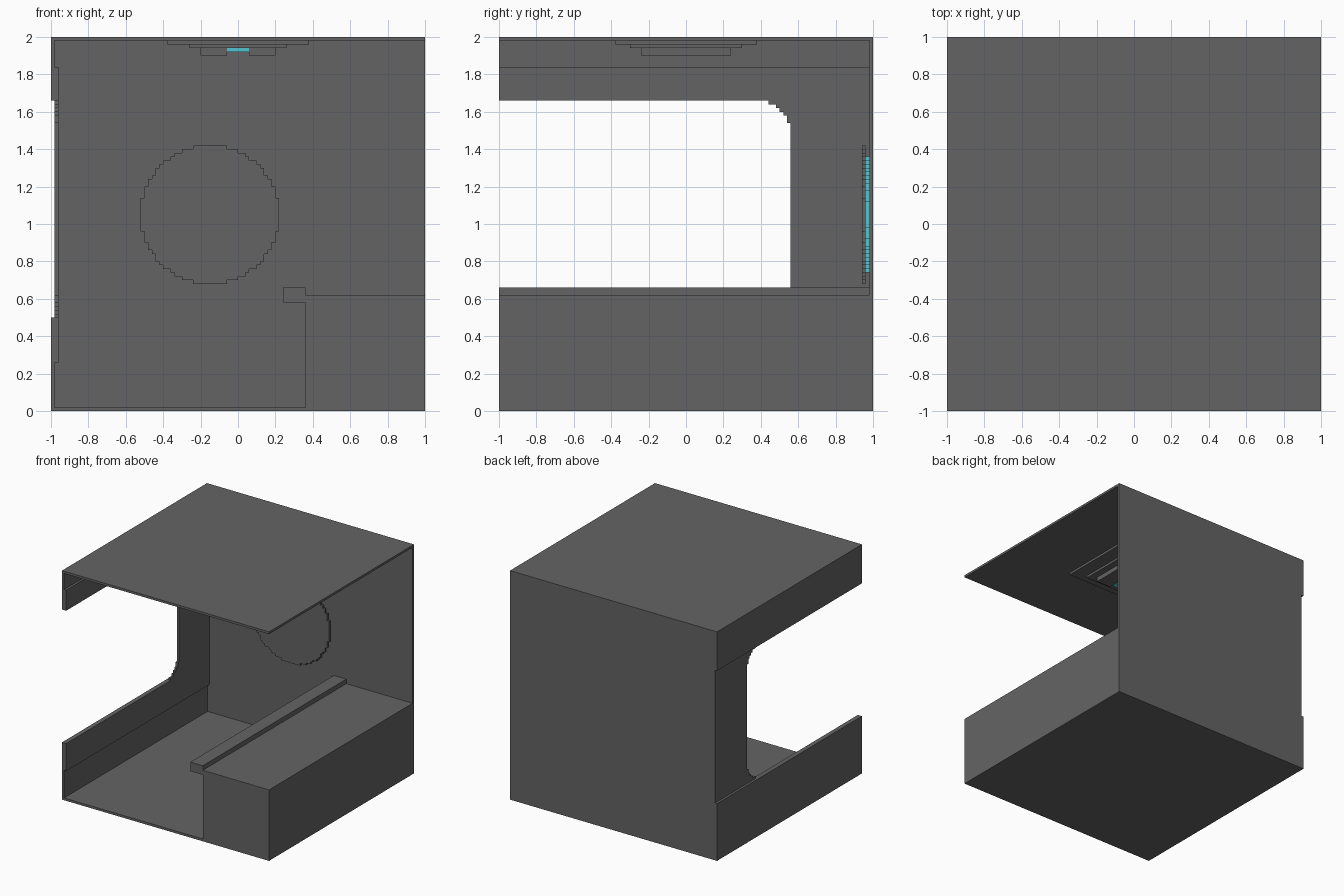
import bpy
import bmesh
import math

if "Cube" in bpy.data.objects:
    bpy.data.objects.remove(bpy.data.objects["Cube"])

CELL = 0.02


def make_material(name, rgb):
    mat = bpy.data.materials.new(name)
    mat.diffuse_color = (*rgb, 1.0)
    mat.use_nodes = True
    mat.node_tree.nodes["Principled BSDF"].inputs["Base Color"].default_value = mat.diffuse_color
    return mat


GREY = make_material("dark grey", (0.127, 0.127, 0.127))
TEAL = make_material("teal", (0.084, 0.56, 0.63))


def extrude(name, points, place, start, end, mat=GREY):
    """Extrude a flat outline; place(u, v, d) maps it into space."""
    bm = bmesh.new()
    near = [bm.verts.new(place(u, v, start)) for u, v in points]
    far = [bm.verts.new(place(u, v, end)) for u, v in points]
    bm.faces.new(near)
    bm.faces.new(far[::-1])
    n = len(points)
    for i in range(n):
        j = (i + 1) % n
        bm.faces.new((near[i], far[i], far[j], near[j]))
    bmesh.ops.recalc_face_normals(bm, faces=bm.faces)
    mesh = bpy.data.meshes.new(name)
    bm.to_mesh(mesh)
    bm.free()
    mesh.materials.append(mat)
    obj = bpy.data.objects.new(name, mesh)
    bpy.context.collection.objects.link(obj)
    return obj


def along_y(u, v, d):
    return (u, d, v)


def along_x(u, v, d):
    return (d, u, v)


def block(name, x0, x1, y, z0, z1, mat=GREY):
    outline = [(x0, z0), (x1, z0), (x1, z1), (x0, z1)]
    return extrude(name, outline, along_y, -y, y, mat)


def stepped_disc(cx, cz, cells):
    """Outline of a disc built from square cells, odd cells across."""
    r = cells / 2
    half = cells // 2
    right = []
    for k in range(-half, half + 1):
        w = math.floor(math.sqrt(r * r - k * k)) + 0.5
        for p in ((w, k - 0.5), (w, k + 0.5)):
            if not right or right[-1] != p:
                right.append(p)
    left = [(-u, v) for u, v in reversed(right)]
    return [(cx + u * CELL, cz + v * CELL) for u, v in right + left]


# Floor, low left wall, counter and its rail in one profile
extrude("floor_and_counter", [
    (-1, 0), (1, 0), (1, 0.62), (0.36, 0.62), (0.36, 0.66), (0.24, 0.66),
    (0.24, 0.58), (0.36, 0.58), (0.36, 0.02), (-0.98, 0.02),
    (-0.98, 0.5), (-1, 0.5)], along_y, -1, 0.98)

# Roof with the upper strip of the left wall
extrude("roof", [
    (-1, 1.66), (-0.98, 1.66), (-0.98, 1.98), (1, 1.98), (1, 2), (-1, 2)],
    along_y, -1, 0.98)

# Back wall, notched along the window band
extrude("back_wall", [
    (-1, 0), (1, 0), (1, 2), (-1, 2), (-1, 1.66), (-0.98, 1.66),
    (-0.98, 0.5), (-1, 0.5)], along_y, 0.98, 1)

# Inner window panel, open to the front, with stepped corners
steps = [(6, 0), (6, 1), (4, 1), (4, 2), (3, 2), (3, 3),
         (2, 3), (2, 4), (1, 4), (1, 6), (0, 6)]
upper = [(0.56 - a * CELL, 1.66 - b * CELL) for a, b in steps]
lower = [(0.56 - a * CELL, 0.50 + b * CELL) for a, b in reversed(steps)]
extrude("window_panel",
        [(-1, 0.26), (0.98, 0.26), (0.98, 1.84), (-1, 1.84), (-1, 1.66)]
        + upper + lower + [(-1, 0.5)], along_x, -0.98, -0.96)

# Round wall light: wide front disc over a smaller glowing one
extrude("wall_light_cover", stepped_disc(-0.15, 1.05, 37), along_y, 0.94, 0.96)
extrude("wall_light_glow", stepped_disc(-0.15, 1.05, 31), along_y, 0.96, 0.98, TEAL)

# Ceiling lamp: two stacked plates, two bars and a glowing strip between
block("lamp_base", -0.38, 0.38, 0.38, 1.96, 1.98)
block("lamp_plate", -0.26, 0.26, 0.30, 1.94, 1.96)
for side, x0 in (("left", -0.20), ("right", 0.06)):
    block("lamp_bar_" + side, x0, x0 + 0.14, 0.24, 1.90, 1.94)
block("lamp_glow", -0.06, 0.06, 0.24, 1.92, 1.94, TEAL)
